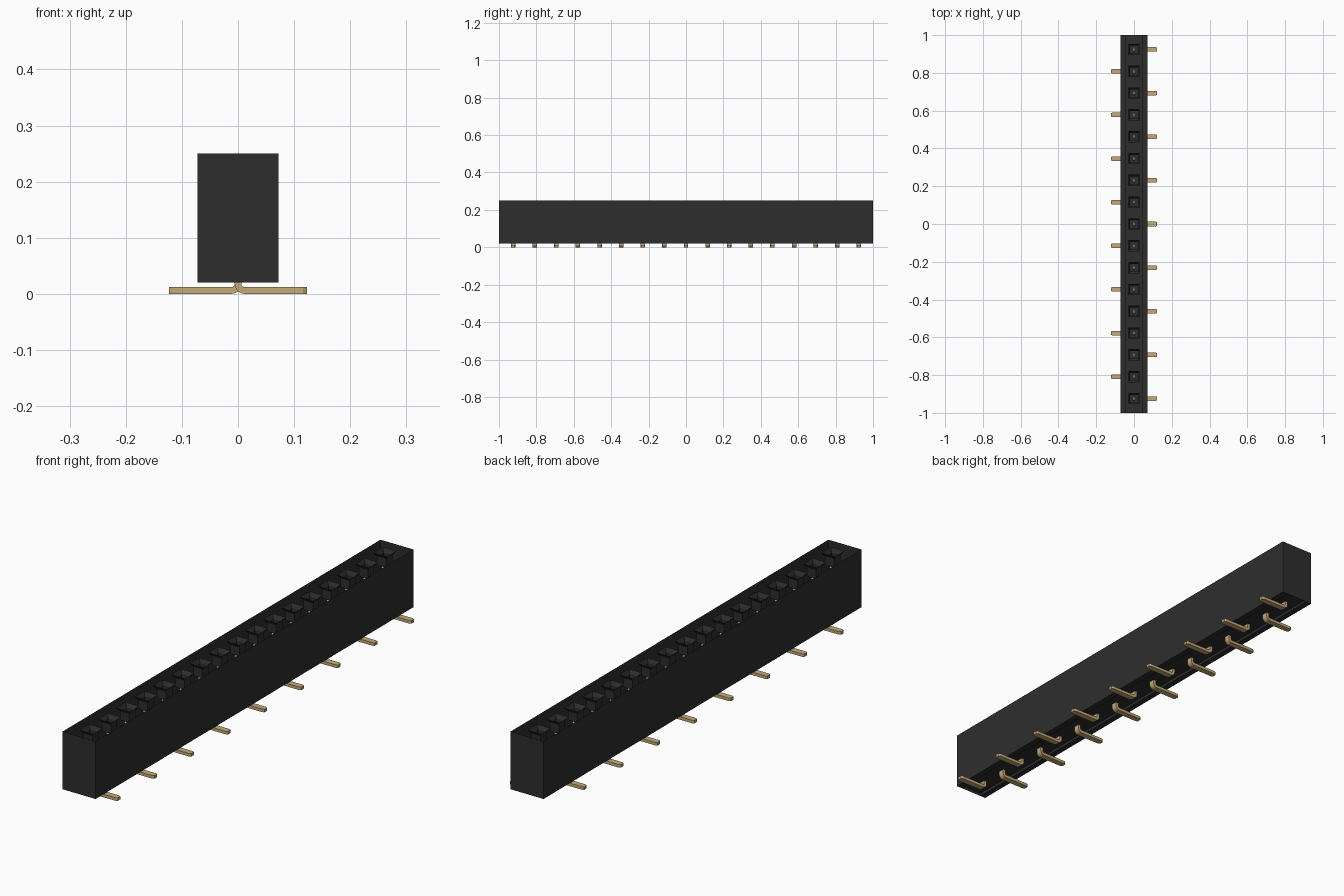
import bpy, bmesh, math
from mathutils import Vector

cube = bpy.data.objects.get("Cube")
if cube:
    bpy.data.objects.remove(cube, do_unlink=True)


def material(name, rgb):
    m = bpy.data.materials.new(name)
    m.use_nodes = True
    m.diffuse_color = (*rgb, 1)
    m.node_tree.nodes["Principled BSDF"].inputs["Base Color"].default_value = (*rgb, 1)
    return m


BLACK = material("black plastic", (0.027, 0.027, 0.027))
GOLD = material("gold metal", (0.56, 0.40, 0.19))


def finish(name, bm, mat):
    me = bpy.data.meshes.new(name)
    bm.to_mesh(me)
    bm.free()
    me.materials.append(mat)
    ob = bpy.data.objects.new(name, me)
    bpy.context.collection.objects.link(ob)
    return ob


def loft(bm, rings):
    """Join successive four-sided rings of points with quads."""
    rows = [[bm.verts.new(p) for p in r] for r in rings]
    for a, b in zip(rows, rows[1:]):
        for i in range(4):
            j = (i + 1) % 4
            bm.faces.new((a[i], a[j], b[j], b[i]))
    return rows


COUNT, PITCH = 17, 0.1155
W, F, TOP, FOOT, FLOOR = 0.0725, 0.048, 0.25, 0.02, 0.031

# Housing: open-topped shell with a channel between two feet
bm = bmesh.new()
profile = [(-W, TOP), (-W, FOOT), (-F, FOOT), (-F, FLOOR),
           (F, FLOOR), (F, FOOT), (W, FOOT), (W, TOP)]
front = [bm.verts.new((x, -1, z)) for x, z in profile]
back = [bm.verts.new((x, 1, z)) for x, z in profile]
for i in range(len(profile) - 1):
    bm.faces.new((front[i], back[i], back[i + 1], front[i + 1]))
bm.faces.new(front)
bm.faces.new(back[::-1])
bmesh.ops.triangulate(bm, faces=[f for f in bm.faces if len(f.verts) > 4])
finish("housing", bm, BLACK)

# Sockets: square lead-in funnels leading to short shafts
bm = bmesh.new()
for n in range(COUNT):
    y = (n - COUNT // 2) * PITCH
    rings = []
    for h, z in ((0.03, TOP), (0.02, 0.235), (0.02, 0.20)):
        rings.append([(sx * h, y + sy * h, z)
                      for sx, sy in ((-1, -1), (-1, 1), (1, 1), (1, -1))])
    loft(bm, rings)
finish("sockets", bm, BLACK)

# Contact path: stem, rounded bend, then flat foot with a tapered tip
R, T, HW = 0.012, 0.006, 0.012
path = [(0, 0.20, 0, 0.008), (0, 0.19, 0, HW)]
for k in range(7):
    a = k * math.pi / 12
    path.append((R - R * math.cos(a), T + R - R * math.sin(a), a, HW))
path += [(0.116, T, math.pi / 2, HW), (0.123, T, math.pi / 2, 0.008)]


def contact(name, y, side):
    bm = bmesh.new()
    rings = []
    for x, z, a, hw in path:
        nx, nz = math.cos(a) * T, math.sin(a) * T
        rings.append([Vector((side * (x + s * nx), y + t * hw, z + s * nz))
                      for s, t in ((-1, -1), (-1, 1), (1, 1), (1, -1))])
    rows = loft(bm, rings)
    bm.faces.new(rows[0])
    bm.faces.new(rows[-1])
    bmesh.ops.recalc_face_normals(bm, faces=bm.faces)
    return finish(name, bm, GOLD)


# Contacts alternate from side to side along the row
for n in range(COUNT):
    contact(f"contact_{n + 1}", (n - COUNT // 2) * PITCH, 1 if n % 2 == 0 else -1)
